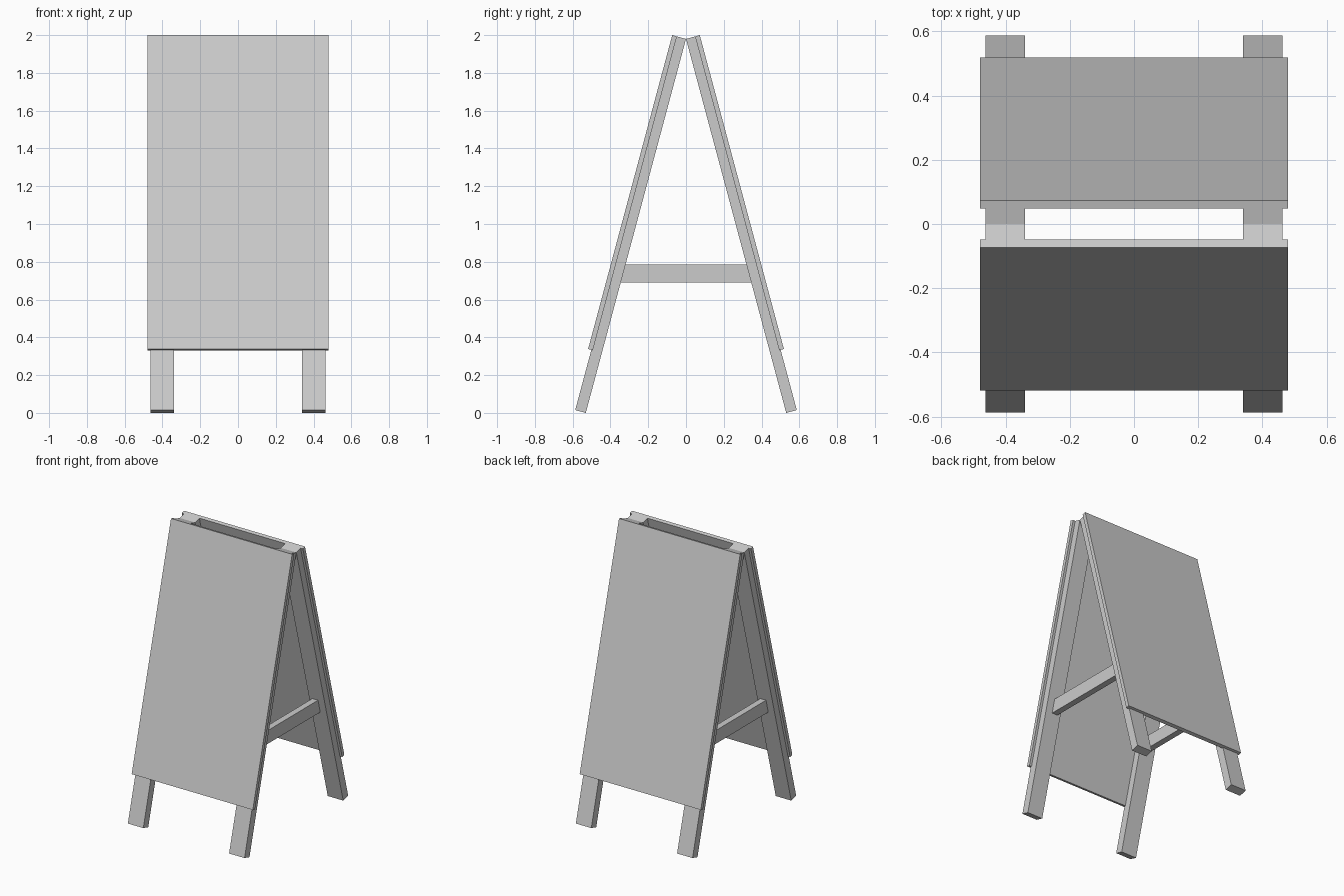
import bpy
from math import radians
from mathutils import Matrix, Vector

default = bpy.data.objects.get("Cube")
if default:
    bpy.data.objects.remove(default, do_unlink=True)

GREY = (0.6, 0.6, 0.6, 1)
material = bpy.data.materials.new("light grey")
material.use_nodes = True
material.diffuse_color = GREY
material.node_tree.nodes["Principled BSDF"].inputs["Base Color"].default_value = GREY

APEX = 1.98           # height where the two frames meet
TILT = radians(15)    # lean of each frame


def box(name, low, high, frame=None):
    """Box between two corners, optionally placed by a frame matrix."""
    low, high = Vector(low), Vector(high)
    bpy.ops.mesh.primitive_cube_add(size=1)
    obj = bpy.context.object
    obj.name = name
    obj.data.materials.append(material)
    place = Matrix.Translation((low + high) / 2) @ Matrix.Diagonal((*(high - low), 1))
    obj.data.transform((frame or Matrix()) @ place)
    return obj


# Two leaning frames, each hanging from the apex: a board over two legs
for end, turn in (("front", 0), ("back", radians(180))):
    frame = (Matrix.Translation((0, 0, APEX)) @ Matrix.Rotation(turn, 4, "Z")
             @ Matrix.Rotation(-TILT, 4, "X"))
    box(end + "_board", (-0.48, -0.0756, -1.72), (0.48, -0.05, 0), frame)
    for side, s in (("left", 1), ("right", -1)):
        if turn:
            s = -s
        x = sorted((0.34 * s, 0.4625 * s))
        box(f"{end}_{side}_leg", (x[0], -0.058, -2.05), (x[1], 0, 0), frame)

# Side braces with their ends housed in the legs
for side, s in (("left", 1), ("right", -1)):
    x = sorted((0.365 * s, 0.41 * s))
    box(side + "_brace", (x[0], -0.36, 0.69), (x[1], 0.36, 0.785))
